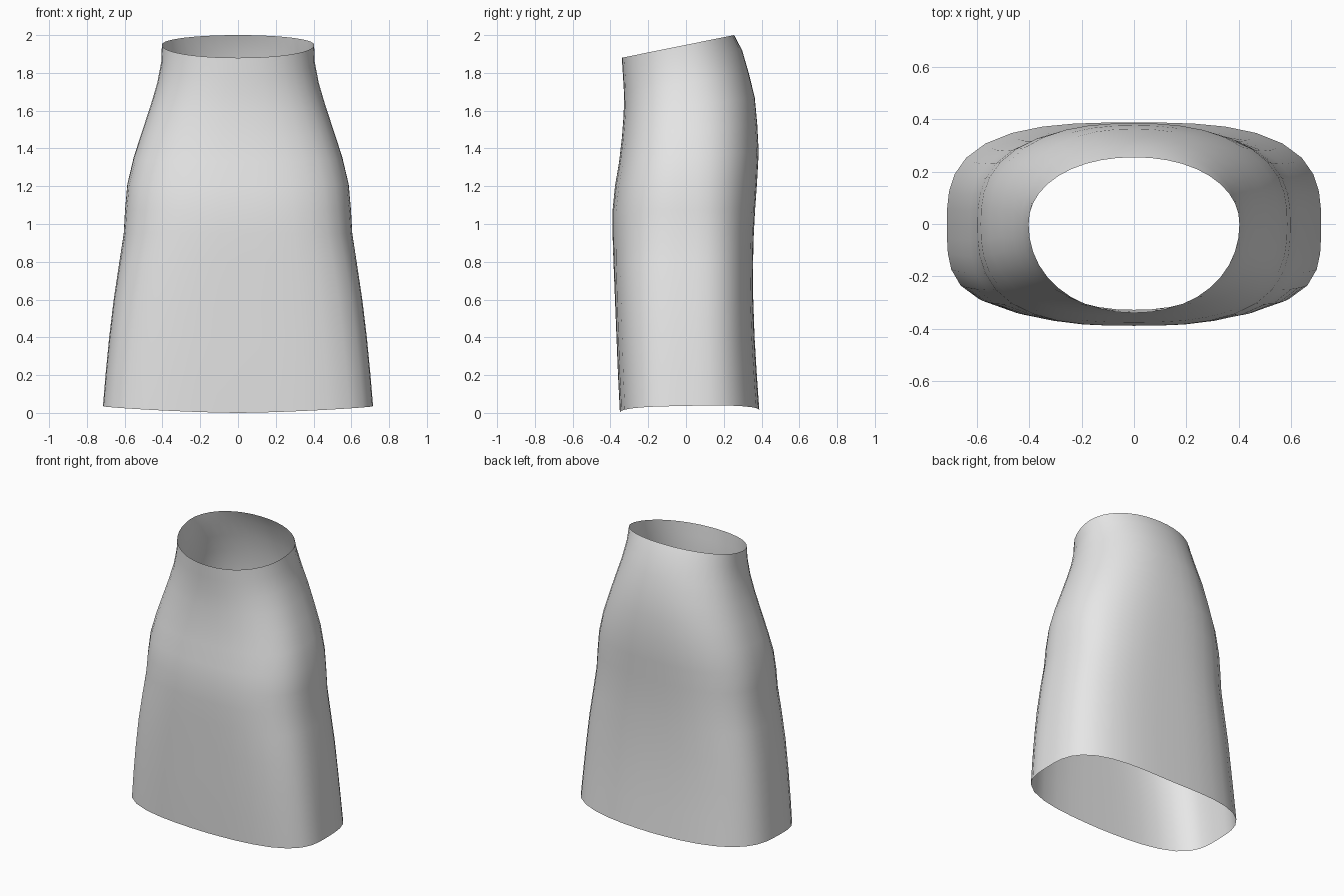
import bpy
import bmesh
from math import cos, sin, pi

cube = bpy.data.objects.get("Cube")
if cube:
    bpy.data.objects.remove(cube)

SEGMENTS = 40

# Rings from hem to waist:
# front z, back z, half width, front depth, back depth, front and back squareness
RINGS = [
    (0.00, 0.015, 0.715, 0.350, 0.388, 3.6, 3.0),
    (0.20, 0.20, 0.700, 0.360, 0.375, 3.5, 3.0),
    (0.40, 0.40, 0.682, 0.368, 0.363, 3.4, 3.0),
    (0.60, 0.60, 0.658, 0.376, 0.356, 3.3, 3.0),
    (0.80, 0.80, 0.628, 0.384, 0.355, 3.1, 2.9),
    (0.95, 0.95, 0.605, 0.389, 0.359, 2.9, 2.8),
    (1.07, 1.08, 0.598, 0.389, 0.366, 2.8, 2.7),
    (1.20, 1.22, 0.586, 0.376, 0.376, 2.7, 2.6),
    (1.33, 1.38, 0.552, 0.354, 0.385, 2.6, 2.5),
    (1.46, 1.53, 0.507, 0.339, 0.377, 2.5, 2.4),
    (1.58, 1.67, 0.464, 0.330, 0.364, 2.4, 2.3),
    (1.69, 1.80, 0.428, 0.328, 0.332, 2.3, 2.2),
    (1.79, 1.92, 0.406, 0.334, 0.297, 2.2, 2.1),
    (1.88, 2.00, 0.403, 0.340, 0.255, 2.1, 2.1),
]


def ring_point(ring, angle):
    """Rounded-rectangle section, tilted from front to back."""
    z_front, z_back, width, front, back, n_front, n_back = ring
    c, s = cos(angle), sin(angle)
    depth, n = (back, n_back) if s > 0 else (front, n_front)
    r = (abs(c) ** n + abs(s) ** n) ** (-1 / n)
    x, y = width * r * c, depth * r * s
    z = z_front + (z_back - z_front) * (y + front) / (front + back)
    # Hem rises gently towards the side seams
    hem = max(0, 1 - z_front / 0.4)
    z += 0.03 * hem * abs(r * c) ** 1.5
    return x, y, z


# Fabric tube, open at waist and hem
bm = bmesh.new()
loops = [[bm.verts.new(ring_point(ring, 2 * pi * i / SEGMENTS))
          for i in range(SEGMENTS)] for ring in RINGS]
for low, high in zip(loops, loops[1:]):
    for i in range(SEGMENTS):
        j = (i + 1) % SEGMENTS
        face = bm.faces.new((low[i], low[j], high[j], high[i]))
        face.smooth = True

mesh = bpy.data.meshes.new("skirt")
bm.to_mesh(mesh)
bm.free()
skirt = bpy.data.objects.new("skirt", mesh)
bpy.context.collection.objects.link(skirt)

# Plain grey cloth
cloth = bpy.data.materials.new("light_grey_cloth")
cloth.use_nodes = True
grey = (0.8, 0.8, 0.8, 1)
cloth.diffuse_color = grey
cloth.node_tree.nodes["Principled BSDF"].inputs["Base Color"].default_value = grey
mesh.materials.append(cloth)
